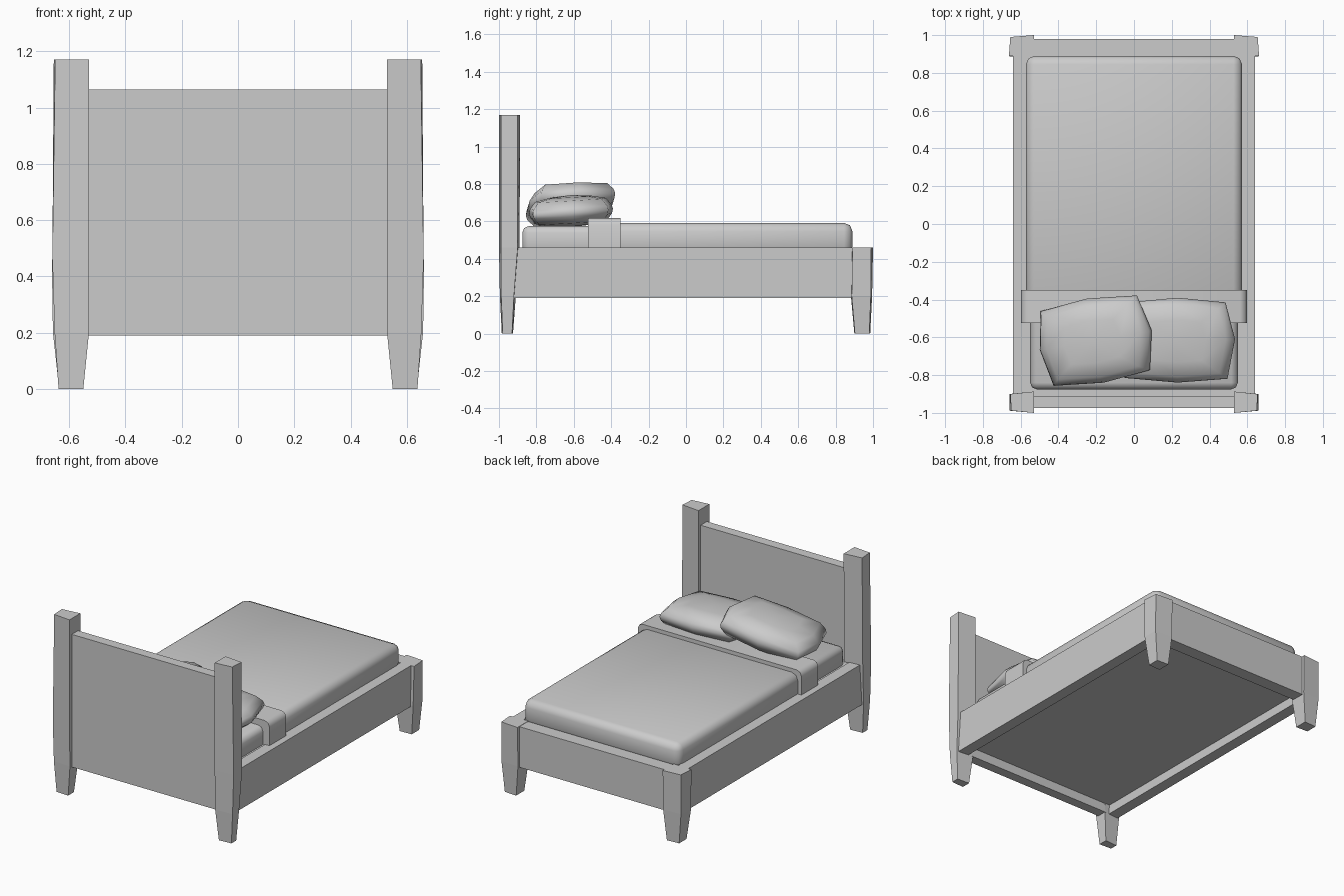
import bpy, bmesh, math
from mathutils import Matrix, Vector

if "Cube" in bpy.data.objects:
    bpy.data.objects.remove(bpy.data.objects["Cube"])


def finish(bm, name, smooth=None):
    bmesh.ops.recalc_face_normals(bm, faces=bm.faces)
    me = bpy.data.meshes.new(name)
    bm.to_mesh(me)
    bm.free()
    ob = bpy.data.objects.new(name, me)
    bpy.context.collection.objects.link(ob)
    if smooth:
        bpy.ops.object.select_all(action='DESELECT')
        ob.select_set(True)
        bpy.context.view_layer.objects.active = ob
        bpy.ops.object.shade_smooth_by_angle(angle=math.radians(smooth))
    return ob


def loft(name, rings, smooth=None, matrix=None):
    """Skin a stack of equal-length point rings and cap both ends."""
    bm = bmesh.new()
    rows = [[bm.verts.new(p) for p in r] for r in rings]
    n = len(rows[0])
    for a, b in zip(rows, rows[1:]):
        for i in range(n):
            j = (i + 1) % n
            bm.faces.new((a[i], a[j], b[j], b[i]))
    for end in (rows[0], rows[-1]):
        c = bm.verts.new(sum((v.co for v in end), Vector()) / n) if n > 4 else None
        if c:
            # lift the centre a little so cushions stay domed
            c.co.z *= 1.12
            for i in range(n):
                bm.faces.new((end[i], end[(i + 1) % n], c))
        else:
            bm.faces.new(end)
    if matrix:
        bm.transform(matrix)
    return finish(bm, name, smooth)


def box(name, x, y, z, bevel=0, pick=lambda e: True):
    bm = bmesh.new()
    bmesh.ops.create_cube(bm, size=1)
    for v in bm.verts:
        v.co = [lo + (c + 0.5) * (hi - lo) for c, (lo, hi) in zip(v.co, (x, y, z))]
    if bevel:
        bmesh.ops.bevel(bm, geom=[e for e in bm.edges if pick(e)], offset=bevel,
                        segments=2, profile=0.5, affect='EDGES')
    return finish(bm, name, 60 if bevel else None)


# Posts: skewed square section, tapered feet
head_top = [(0.53, -1.0), (0.65, -0.988), (0.655, -0.9), (0.53, -0.887)]
head_mid = [(0.53, -1.0), (0.66, -0.988), (0.66, -0.9), (0.53, -0.89)]
head_low = [(0.53, -0.995), (0.652, -0.988), (0.652, -0.92), (0.53, -0.91)]
head_foot = [(0.55, -0.985), (0.638, -0.98), (0.638, -0.93), (0.55, -0.925)]
foot_top = [(0.53, 1.0), (0.655, 0.99), (0.662, 0.89), (0.53, 0.885)]
foot_low = [(0.53, 0.995), (0.655, 0.988), (0.658, 0.886), (0.53, 0.882)]
foot_foot = [(0.55, 0.985), (0.636, 0.98), (0.636, 0.903), (0.55, 0.9)]
for side, s in (("left", -1), ("right", 1)):
    for end, levels in (("head", ((head_foot, 0), (head_low, 0.2), (head_mid, 0.46), (head_top, 1.17))),
                        ("foot", ((foot_foot, 0), (foot_low, 0.2), (foot_top, 0.46)))):
        loft(f"{side}_{end}_post", [[(s * px, py, z) for px, py in ring] for ring, z in levels])
    # Side rails
    box(f"{side}_rail", sorted((s * 0.565, s * 0.64)), (-0.92, 0.9), (0.19, 0.46))

# Head and foot boards, base panel
box("headboard", (-0.54, 0.54), (-0.975, -0.91), (0.19, 1.065))
box("footboard", (-0.57, 0.57), (0.895, 0.98), (0.19, 0.458))
box("base_panel", (-0.57, 0.57), (-0.92, 0.9), (0.25, 0.455))

# Bedding
box("mattress", (-0.55, 0.55), (-0.875, 0.8), (0.42, 0.575), 0.035)
box("blanket", (-0.572, 0.572), (-0.44, 0.89), (0.42, 0.592), 0.045)
box("blanket_fold", (-0.597, 0.597), (-0.525, -0.35), (0.455, 0.617), 0.035,
    lambda e: all(v.co.z > 0.6 for v in e.verts) and abs(e.verts[0].co.x - e.verts[1].co.x) < 0.01)


# Pillows: eight-point outline lofted through flattened rings
def pillow(name, outline, centre, height, roll):
    cx, cy, cz = centre
    rings = [[((px - cx) * k, (py - cy) * k, z * height) for px, py in outline]
             for k, z in ((0.5, -0.95), (0.84, -0.75), (0.97, -0.3), (1, 0.0),
                          (0.97, 0.3), (0.84, 0.75), (0.5, 0.95))]
    m = Matrix.Translation(centre) @ Matrix.Rotation(roll[0], 4, 'X') @ Matrix.Rotation(roll[1], 4, 'Y')
    return loft(name, rings, 70, m)


pillow("left_pillow", [(-0.5, -0.465), (-0.25, -0.395), (0.02, -0.375), (0.1, -0.56),
                       (0.09, -0.77), (-0.16, -0.84), (-0.43, -0.86), (-0.505, -0.67)],
       (-0.205, -0.62, 0.69), 0.088, (0.06, -0.2))
pillow("right_pillow", [(-0.04, -0.415), (0.23, -0.39), (0.485, -0.415), (0.535, -0.61),
                        (0.495, -0.82), (0.23, -0.84), (-0.05, -0.815), (-0.09, -0.61)],
       (0.22, -0.615, 0.655), 0.08, (0.06, 0.02))
